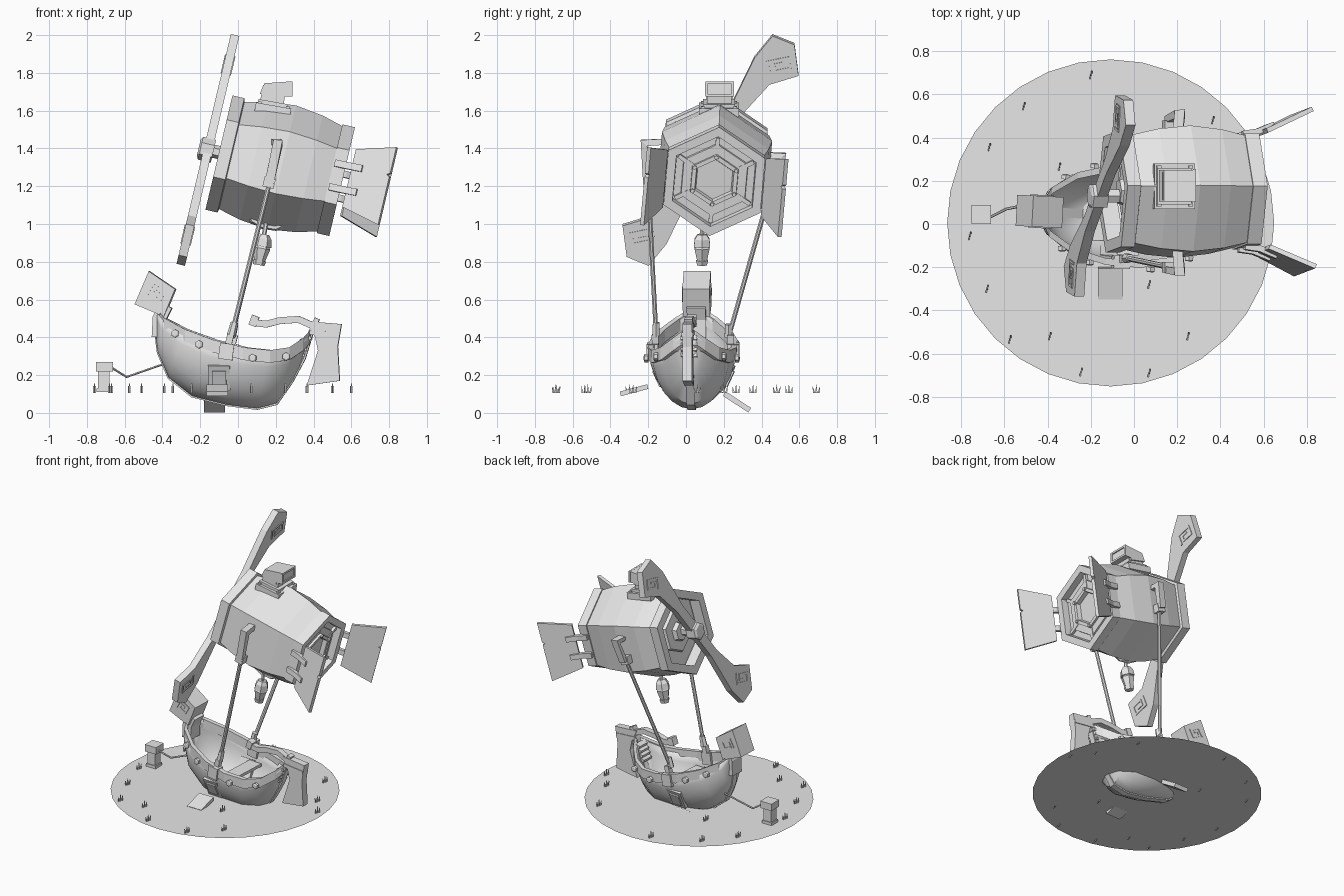
import bpy, bmesh, math
from mathutils import Matrix, Vector

if "Cube" in bpy.data.objects:
    bpy.data.objects.remove(bpy.data.objects["Cube"])

V, R, T = Vector, Matrix.Rotation, Matrix.Translation
rad = math.radians
grey = bpy.data.materials.new("plain_grey")
grey.diffuse_color = (0.8, 0.8, 0.8, 1)
grey.use_nodes = True
grey.node_tree.nodes["Principled BSDF"].inputs["Base Color"].default_value = grey.diffuse_color
ID = Matrix.Identity(4)


def make(name, verts, faces, M=ID, closed=True):
    me = bpy.data.meshes.new(name)
    me.from_pydata([M @ V(v) for v in verts], [], faces)
    bm = bmesh.new()
    bm.from_mesh(me)
    if closed:
        bmesh.ops.recalc_face_normals(bm, faces=bm.faces)
    bm.to_mesh(me)
    bm.free()
    me.materials.append(grey)
    ob = bpy.data.objects.new(name, me)
    bpy.context.collection.objects.link(ob)
    return ob


def box(name, c, s, M=ID, rot=ID):
    vs = [V(((i & 1) - .5, (i >> 1 & 1) - .5, (i >> 2) - .5)) * 1 for i in range(8)]
    vs = [(v.x * s[0], v.y * s[1], v.z * s[2]) for v in vs]
    fs = [(0, 1, 3, 2), (4, 6, 7, 5), (0, 4, 5, 1), (2, 3, 7, 6), (0, 2, 6, 4), (1, 5, 7, 3)]
    return make(name, vs, fs, M @ T(c) @ rot)


def prism(name, pts, lo, hi, axis, M=ID):
    """Outline in (y,z) pushed along x, or in (x,z) pushed along y."""
    n = len(pts)
    at = (lambda p, d: (d, p[0], p[1])) if axis == 'x' else (lambda p, d: (p[0], d, p[1]))
    vs = [at(p, d) for d in (lo, hi) for p in pts]
    fs = [tuple(range(n)), tuple(range(n, 2 * n))]
    fs += [(i, (i + 1) % n, (i + 1) % n + n, i + n) for i in range(n)]
    return make(name, vs, fs, M)


def loft(name, rows, M=ID, ring=True, caps=True):
    n, vs = len(rows[0]), [p for r in rows for p in r]
    fs = [(i * n + j, i * n + (j + 1) % n, (i + 1) * n + (j + 1) % n, (i + 1) * n + j)
          for i in range(len(rows) - 1) for j in range(n if ring else n - 1)]
    if caps:
        fs += [tuple(range(n)), tuple(range((len(rows) - 1) * n, len(rows) * n))]
    return make(name, vs, fs, M)


def lathe(name, prof, M, n=6, loop=False):
    """Revolve (x, r) points around the x axis, one corner pointing up."""
    rows = [[(x, r * math.sin(k * math.tau / n), r * math.cos(k * math.tau / n)) for k in range(n)]
            for x, r in prof]
    return loft(name, rows + rows[:1] if loop else rows, M, caps=not loop)


def tube(name, pts, ru, rv, n=4, ref=(0, 1, 0), M=ID):
    """Sweep a section with mitred corners; n=4 gives a rectangular bar."""
    P, rows = [V(p) for p in pts], []
    k = math.sqrt(2) if n == 4 else 1
    for i, p in enumerate(P):
        d0 = (p - P[max(i - 1, 0)]).normalized()
        d1 = (P[min(i + 1, len(P) - 1)] - p).normalized()
        t = (d0 + d1).normalized()
        a = V(ref) - t * t.dot(V(ref))
        a.normalize()
        b = t.cross(a) / max(.5, t.dot(d1 if d1.length else d0))
        rows.append([p + k * (a * ru * math.cos(q) + b * rv * math.sin(q))
                     for q in [math.tau * (j + .5) / n for j in range(n)]])
    return loft(name, rows, M)


def spiral(name, cu, cv, su, sv, ang, d, axis, M):
    sq = [(-.9, -.8), (-.9, .8), (.9, .8), (.9, -.5), (-.4, -.5), (-.4, .3), (.35, .3)]
    c, s = math.cos(ang), math.sin(ang)
    pts = [(cu + c * u * su - s * v * sv, cv + s * u * su + c * v * sv) for u, v in sq]
    pts = [(d, u, v) if axis == 'x' else (u, d, v) for u, v in pts]
    tube(name, pts, .004, .006, 4, (1, 0, 0) if axis == 'x' else (0, 1, 0), M)


# ground disc and grass
GZ = .11
make("ground_disc", [(-.108 + .757 * math.cos(k * math.tau / 32), .005 + .757 * math.sin(k * math.tau / 32), GZ)
                     for k in range(32)], [tuple(range(32))], closed=False)
tufts = [(-.2, .69), (-.51, .545), (-.67, .355), (-.345, .265), (.365, .48), (-.76, -.055), (-.68, -.3),
         (-.575, -.535), (-.39, -.52), (.07, -.28), (.25, -.52), (-.245, -.685), (.07, -.69), (.6, .06), (.5, .2)]
for x, y in tufts:
    for k in (-1, 0, 1):
        prism("grass_blade", [(y + k * .012 - .006, GZ - .005), (y + k * .012 + .006, GZ - .005),
                              (y + k * .02, GZ + .045 - .012 * abs(k))], x + k * .004 - .003, x + k * .004 + .003, 'x')

# mooring post and rope
box("mooring_post", (-.71, .045, .165), (.062, .062, .11))
box("mooring_post_foot", (-.71, .045, .12), (.078, .075, .02))
box("mooring_post_cap", (-.707, .045, .245), (.09, .088, .05))
tube("mooring_rope", [(-.67, .03, .24), (-.59, .07, .19), (-.39, .11, .26)], .006, .006, 6, (0, 0, 1))

# boat hull: gunwale (x, half width, z) and keel (x, z) stations
BOAT = T((0, .035, 0)) @ R(rad(-3), 4, 'Z')
G = [(-.43, .02, .54), (-.385, .10, .49), (-.27, .175, .43), (-.12, .215, .375), (.04, .22, .335),
     (.18, .195, .32), (.28, .14, .335), (.35, .07, .385), (.38, .02, .42)]
K = [(-.435, .47), (-.415, .32), (-.36, .19), (-.24, .095), (-.06, .05), (.10, .03), (.20, .055), (.28, .17), (.345, .29)]
rows = []
for (gx, w, gz), (kx, kz) in zip(G, K):
    row = []
    for j in range(-6, 7):
        a = math.pi / 2 * (1 - abs(j) / 6)
        f = math.sin(a)
        row.append((gx + (kx - gx) * f, math.copysign(w * math.cos(a), j), gz + (kz - gz) * f))
    rows.append(row)
hull = loft("boat_hull", rows, BOAT, ring=False, caps=False)
sol = hull.modifiers.new("planks", 'SOLIDIFY')
sol.thickness, sol.offset = .02, 0
bpy.context.view_layer.objects.active = hull
hull.select_set(True)
bpy.ops.object.shade_smooth_by_angle(angle=rad(35))
hull.select_set(False)

# gunwale bands with bolts, deck bench, hatches
for s in (-1, 1):
    loft("gunwale_band", [[(x, s * (w + a), z + b) for a, b in ((-.015, .012), (.016, .012), (.014, -.055), (-.015, -.055))]
                          for x, w, z in G], BOAT)
    for x, y, z in ((-.325, .155, .42), (-.195, .213, .362), (.09, .23, .29), (.265, .17, .298)):
        lathe("gunwale_bolt", [(0, .022), (.02, .022), (.024, .014)], BOAT @ T((x, s * y, z)) @ R(s * rad(90), 4, 'Z'))
    lean = R(-s * rad(25), 4, 'X')
    HM = BOAT @ T((-.09, s * .172, .19)) @ lean
    box("hatch_frame", (0, 0, 0), (.115, .04, .145), HM)
    box("hatch_panel", (0, s * .021, 0), (.075, .016, .09), HM)
    box("rod_mount", (-.05, s * .215, .325), (.075, .06, .085), BOAT, R(rad(8), 4, 'Y'))
    box("rod_mount_lug", (-.035, s * .2, .385), (.035, .035, .06), BOAT, R(rad(14), 4, 'Y'))
box("hatch_flap_front", (-.11, -.275, .12), (.115, .15, .025), rot=R(rad(15), 4, 'X'))
box("hatch_flap_back", (-.125, .27, .058), (.11, .16, .028), rot=R(rad(-33), 4, 'X'))
box("bench", (-.02, 0, .25), (.1, .36, .02), BOAT)
box("deck", (-.03, 0, .14), (.34, .24, .02), BOAT)

# keel strip, stem head, stern post, tiller and rudder
tube("keel_strip", [(x, 0, z) for x, z in K] + [(.385, 0, .42), (.42, 0, .5)], .022, .014, M=BOAT)
tube("stem_neck", [(-.42, 0, .40), (-.415, 0, .5), (-.38, 0, .57)], .05, .035, M=BOAT)
prism("stem_head", [(-.47, .75), (-.33, .655), (-.39, .51), (-.545, .575)], -.072, .072, 'y', BOAT)
for s in (-1, 1):
    spiral("stem_scroll", -.433, .632, .042, .04, rad(-30), s * .073, 'y', BOAT)
for k in range(4):
    box("stern_rope_wrap", (.325 + k * .012, 0, .30 + k * .03), (.06, .085, .02), BOAT, R(rad(-18), 4, 'Y'))
tube("tiller", [(.065, 0, .49), (.1, 0, .475), (.15, 0, .47), (.22, 0, .488), (.32, 0, .495), (.40, 0, .46)], .02, .018, M=BOAT)
box("tiller_grip", (.085, 0, .487), (.04, .05, .055), BOAT, R(rad(20), 4, 'Y'))
prism("rudder", [(.37, .485), (.55, .47), (.53, .35), (.54, .17), (.365, .145), (.425, .33), (.41, .4)], -.025, .025, 'y', BOAT)
box("rudder_strap", (.46, 0, .42), (.16, .06, .025), BOAT, R(rad(5), 4, 'Y'))

# barrel balloon: tilted frame, with and without its roll
U = T((.23, .15, 1.30)) @ R(rad(13.3), 4, 'Y')
B = U @ R(rad(-5), 4, 'X')
lathe("barrel", [(-.25, .26), (-.3, .285), (-.15, .322), (0, .338), (.15, .318), (.3, .278), (.28, .25)], B)
lathe("front_rim", [(-.34, .25), (-.34, .312), (-.275, .312), (-.26, .25)], B, loop=True)
lathe("rear_rim", [(.262, .24), (.262, .297), (.33, .297), (.33, .245)], B, loop=True)
lathe("rear_panel_ring", [(.27, .135), (.27, .2), (.295, .195), (.295, .14)], B, loop=True)
lathe("rear_panel_frame", [(.27, .105), (.27, .145), (.31, .14), (.31, .115)], B, loop=True)
lathe("front_hub_plate", [(-.26, .15), (-.28, .14), (-.28, .07), (-.31, .06)], B)
for k in range(6):
    S = B @ R(k * math.tau / 6, 4, 'X')
    lathe("panel_bolt", [(.30, .013), (.322, .011)], S @ T((0, 0, .128)))
    box("panel_spoke", (.285, 0, .185), (.028, .022, .09), S)

# tail shutters with hinges
for s in (-1, 1):
    tail = prism("tail_shutter", [(.366, .16), (.593, .212), (.593, .07), (.575, .06), (.593, .05),
                                  (.593, -.212), (.366, -.155)], -.011, .011, 'y',
                 B @ T((.366, s * .27, 0)) @ R(s * rad(25), 4, 'Z') @ T((-.366, 0, 0)))
    for z in (-.065, .065):
        tube("shutter_hinge", [(.27, s * .262, z), (.34, s * .272, z), (.42, s * .305, z)], .018, .014, ref=(0, 0, 1), M=B)

# propeller: one blade outline, turned for the other
half = [(-.03, .02), (.095, .215), (.233, .506), (.328, .625), (.444, .577), (.466, .408), (.312, .36), (.165, .195), (.03, -.02)]
PROP = U @ T((-.4, -.02, 0))
for turn in (0, math.pi):
    PM = PROP @ R(turn, 4, 'X')
    prism("propeller_blade", half, -.023, .023, 'x', PM)
    for d in (-.024, .024):
        spiral("blade_scroll", .362, .46, .062, .045, rad(12), d, 'x', PM)
lathe("propeller_hub", [(-.05, .045), (-.04, .062), (.03, .062), (.03, .035), (.14, .035)], PROP)

# chimney with elbow opening towards the tail
tilt = R(rad(10), 4, 'Y')
box("chimney_base", (.185, .175, 1.605), (.19, .21, .045), rot=tilt)
box("chimney_collar", (.185, .175, 1.635), (.16, .17, .025), rot=tilt)
box("chimney_pipe", (.185, .175, 1.675), (.125, .13, .1), rot=tilt)
prism("chimney_elbow", [(.115, 1.69), (.14, 1.745), (.28, 1.755), (.28, 1.675), (.235, 1.675), (.235, 1.66)], .105, .25, 'y')
for z in (1.682, 1.748):
    box("elbow_lip", (.281, .178, z), (.014, .15, .014))
for y in (.108, .247):
    box("elbow_lip", (.281, y, 1.715), (.014, .014, .07))
for x in (-.075, .075):
    for y in (-.085, .085):
        box("base_rivet", (x, y, .025), (.02, .02, .012), T((.185, .175, 1.605)) @ tilt)

# suspension brackets and rods
for y0, y1, zt, ym, yb, zb in ((-.11, -.222, 1.435, -.2, -.158, .41), (.4, .51, 1.365, .455, .225, .4)):
    tube("rod_bracket", [(.2, y0, zt), (.212, y1, zt - .005), (.165, (y1 + ym) / 2, 1.215)], .024, .016, ref=(1, 0, 0))
    box("rod_joint", (.165, ym, 1.22), (.06, .05, .055), rot=R(rad(14), 4, 'Y'))
    tube("hanging_rod", [(.165, ym, 1.21), (-.035, yb, zb)], .013, .013, 8, (1, 0, 0))
    lathe("rod_foot", [(-.04, .02), (.03, .024)], T((-.028, yb, zb + .03)) @ R(rad(104), 4, 'Y'))

# belly handle and lantern
tube("belly_handle", [(.06, .1, 1.06), (.08, .1, 1.02), (.13, .1, .99), (.2, .1, .98), (.24, .1, 1.0)], .018, .016, 6)
lathe("lantern", [(-.05, .012), (.01, .012), (.01, .028), (.035, .045), (.075, .05), (.075, .04), (.085, .046),
                  (.15, .03), (.15, .036), (.175, .03)], T((.14, .085, .955)) @ R(rad(100), 4, 'Y'))
